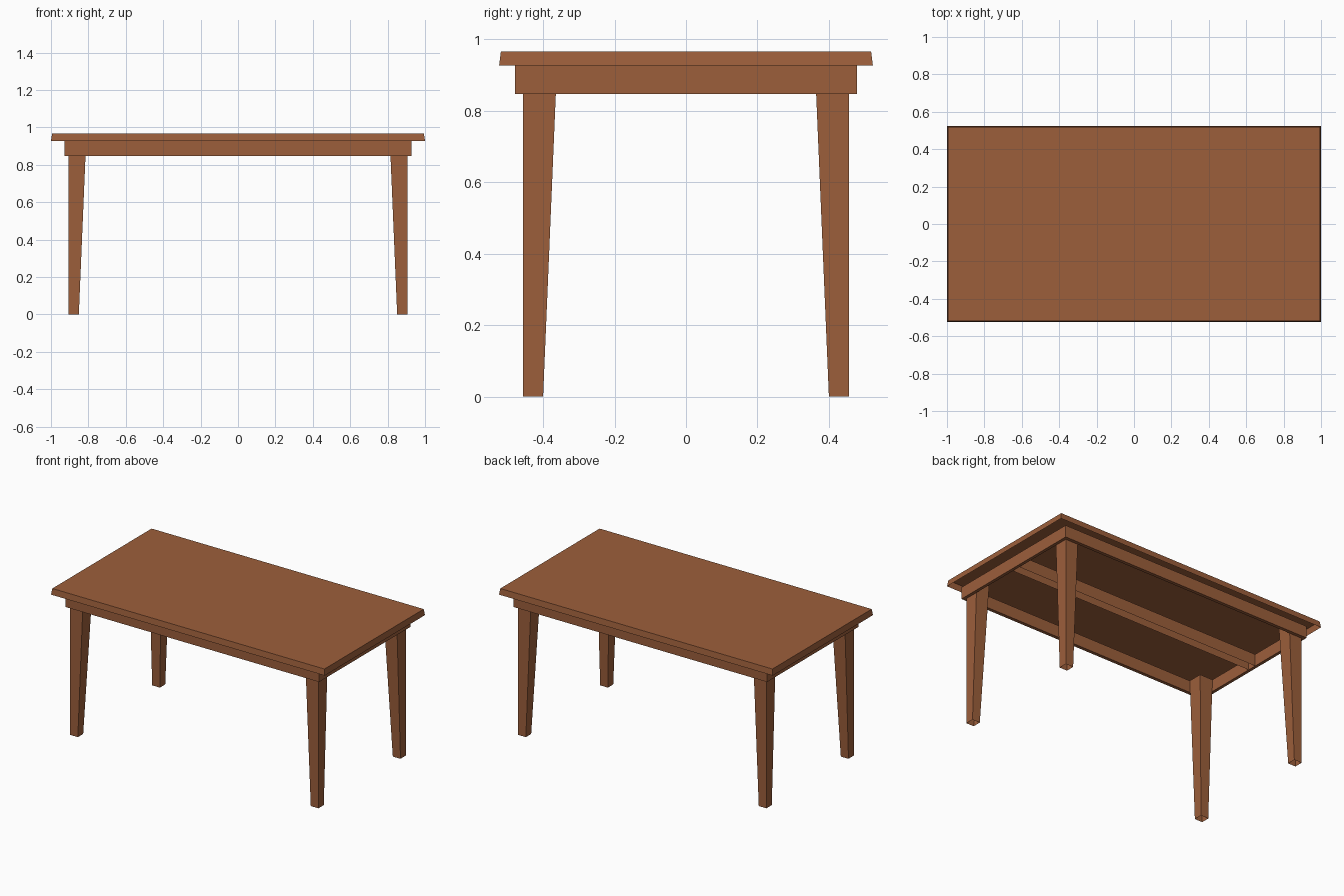
import bpy
import bmesh

cube = bpy.data.objects.get("Cube")
if cube:
    bpy.data.objects.remove(cube, do_unlink=True)

# Single wood colour
wood = bpy.data.materials.new("brown_wood")
wood.use_nodes = True
wood.diffuse_color = (0.335, 0.114, 0.044, 1)
shader = next(n for n in wood.node_tree.nodes if n.type == 'BSDF_PRINCIPLED')
shader.inputs["Base Color"].default_value = wood.diffuse_color
shader.inputs["Roughness"].default_value = 0.8

# Key heights
APRON_BOTTOM, TOP_BOTTOM, TOP = 0.848, 0.927, 0.967


def rect(xs, ys, z):
    """Counter-clockwise rectangle spanning the given x and y limits."""
    (x0, x1), (y0, y1) = sorted(xs), sorted(ys)
    return [(x0, y0, z), (x1, y0, z), (x1, y1, z), (x0, y1, z)]


def centred(hx, hy, z):
    return rect((-hx, hx), (-hy, hy), z)


def loft(name, rings, top=True):
    """Skin a sequence of rectangles, open below, with an optional top cap."""
    bm = bmesh.new()
    loops = [[bm.verts.new(p) for p in ring] for ring in rings]
    for a, b in zip(loops, loops[1:]):
        for i in range(4):
            j = (i + 1) % 4
            bm.faces.new((a[i], a[j], b[j], b[i]))
    if top:
        bm.faces.new(loops[-1])
    mesh = bpy.data.meshes.new(name)
    bm.to_mesh(mesh)
    bm.free()
    mesh.materials.append(wood)
    obj = bpy.data.objects.new(name, mesh)
    bpy.context.collection.objects.link(obj)


# Tabletop: a shallow shell with slightly sloping edges, open underneath
loft("tabletop", [centred(1.0, 0.523, TOP_BOTTOM), centred(0.994, 0.518, TOP)])

# Apron frame: inner wall, underside, outer wall
loft("apron", [centred(0.907, 0.456, TOP_BOTTOM), centred(0.907, 0.456, APRON_BOTTOM),
               centred(0.927, 0.478, APRON_BOTTOM), centred(0.927, 0.478, TOP_BOTTOM)],
     top=False)

# Lengthwise centre beam, hollow from below
loft("centre_beam", [centred(0.907, 0.03, APRON_BOTTOM), centred(0.907, 0.03, TOP_BOTTOM)])

# Hollow legs, straight outside and tapered inside
for sx, side in ((1, "left"), (-1, "right")):
    for sy, end in ((-1, "front"), (1, "back")):
        rings = [rect((sx * 0.907, sx * (0.907 - w)), (sy * 0.456, sy * (0.456 - w)), z)
                 for w, z in ((0.056, 0), (0.095, TOP_BOTTOM))]
        loft(f"{end}_{side}_leg", rings)
